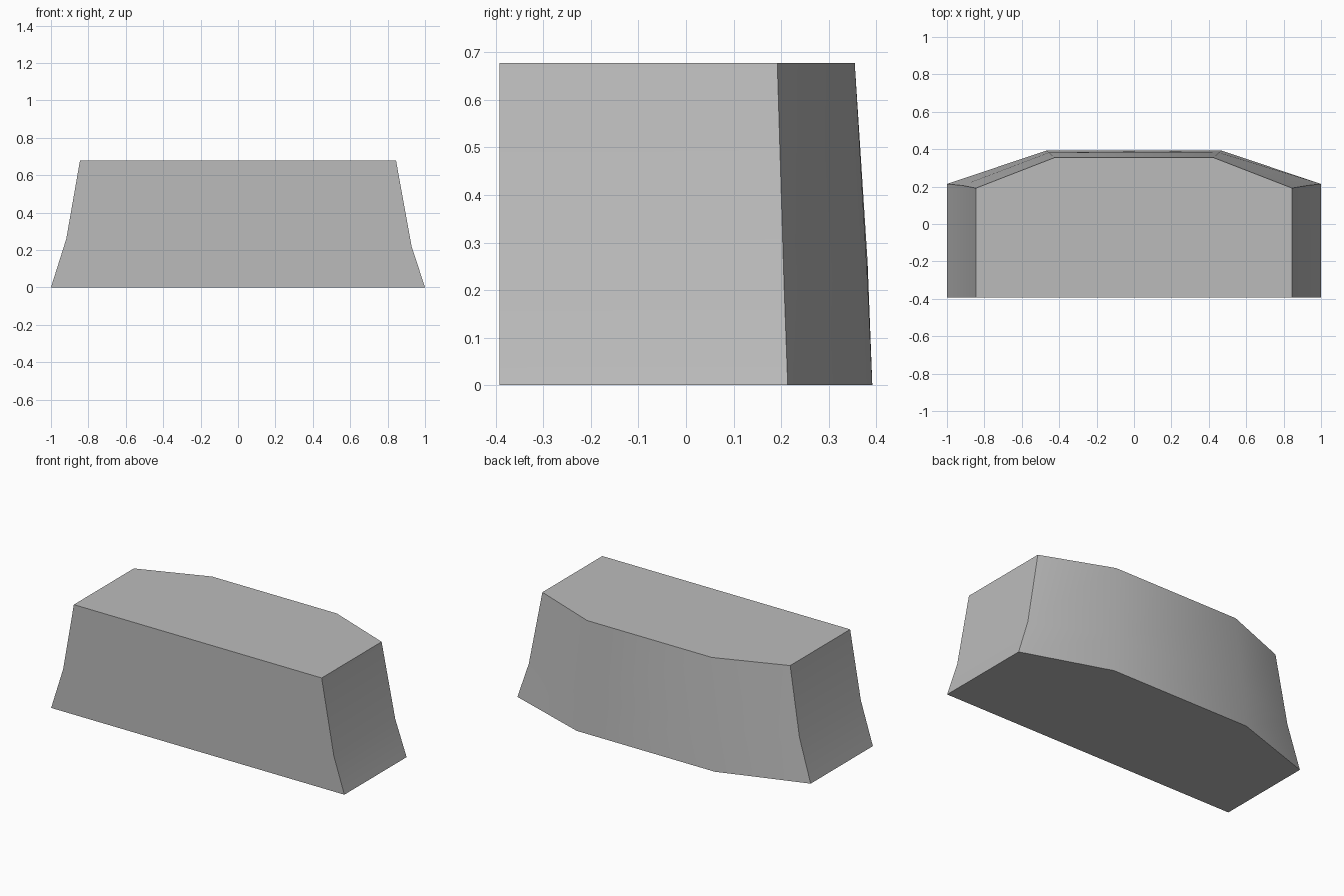
import bpy
import bmesh

cube = bpy.data.objects.get("Cube")
if cube:
    bpy.data.objects.remove(cube, do_unlink=True)

grey = bpy.data.materials.new("plain_grey")
grey.use_nodes = True
colour = (0.5, 0.5, 0.5, 1)
grey.diffuse_color = colour
grey.node_tree.nodes["Principled BSDF"].inputs["Base Color"].default_value = colour

FRONT = -0.392


def ring(bm, left, right, back_x, corner_y, back_y):
    """Six-sided outline; left and right are (x, z) of each end."""
    (xl, zl), (xr, zr) = left, right
    outline = [(xr, FRONT, zr), (xl, FRONT, zl), (xl, corner_y, zl),
               (back_x, back_y, zl), (-back_x, back_y, zr), (xr, corner_y, zr)]
    return [bm.verts.new(p) for p in outline]


# Tapered block with a bowed back and flared ends
bm = bmesh.new()
rings = [
    ring(bm, (1, 0), (-1, 0), 0.47, 0.214, 0.392),
    ring(bm, (0.928, 0.22), (-0.918, 0.26), 0.455, 0.206, 0.382),
    ring(bm, (0.845, 0.678), (-0.845, 0.678), 0.425, 0.192, 0.355),
]
for low, high in zip(rings, rings[1:]):
    for i in range(6):
        j = (i + 1) % 6
        bm.faces.new((low[i], low[j], high[j], high[i]))
bm.faces.new(rings[0])
bm.faces.new(rings[-1])
bmesh.ops.recalc_face_normals(bm, faces=bm.faces)

mesh = bpy.data.meshes.new("tapered_block")
bm.to_mesh(mesh)
bm.free()
mesh.materials.append(grey)
block = bpy.data.objects.new("tapered_block", mesh)
bpy.context.collection.objects.link(block)

# Smooth bends, sharp rims
bpy.ops.object.select_all(action="DESELECT")
block.select_set(True)
bpy.context.view_layer.objects.active = block
bpy.ops.object.shade_smooth_by_angle(angle=0.7)
